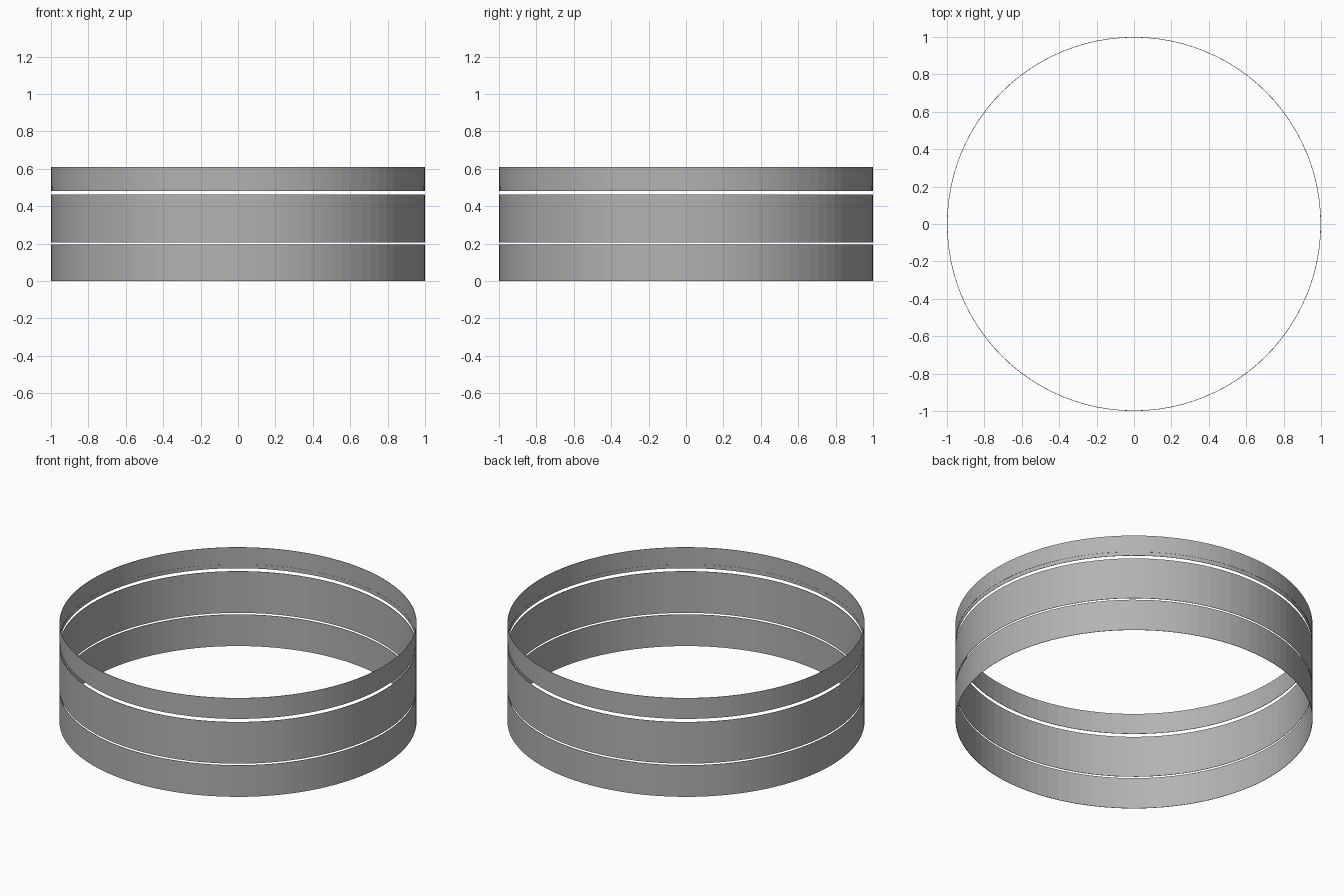
import bpy, bmesh, math

if "Cube" in bpy.data.objects:
    bpy.data.objects.remove(bpy.data.objects["Cube"])

SIDES = 96

grey = bpy.data.materials.new("dark_grey")
grey.diffuse_color = (0.45, 0.45, 0.45, 1.0)
grey.use_nodes = True
grey.node_tree.nodes["Principled BSDF"].inputs["Base Color"].default_value = grey.diffuse_color


def band(name, bottom, top, radius=1.0):
    """Paper-thin ring wall, open at top and bottom."""
    bm = bmesh.new()
    rings = [[bm.verts.new((radius * math.cos(2 * math.pi * i / SIDES),
                            radius * math.sin(2 * math.pi * i / SIDES), z))
              for i in range(SIDES)] for z in (bottom, top)]
    low, high = rings
    for i in range(SIDES):
        j = (i + 1) % SIDES
        bm.faces.new((low[i], low[j], high[j], high[i]))
    mesh = bpy.data.meshes.new(name)
    bm.to_mesh(mesh)
    bm.free()
    mesh.materials.append(grey)
    obj = bpy.data.objects.new(name, mesh)
    bpy.context.collection.objects.link(obj)
    wall = obj.modifiers.new("wall", 'SOLIDIFY')
    wall.thickness = 0.002
    wall.offset = -1
    return obj


# Three stacked bands separated by narrow gaps; the upper one has a lower rim
band("lower_band", 0.0, 0.195)
band("middle_band", 0.205, 0.462)
band("upper_rim", 0.481, 0.505, 0.999)
band("upper_band", 0.505, 0.61)
